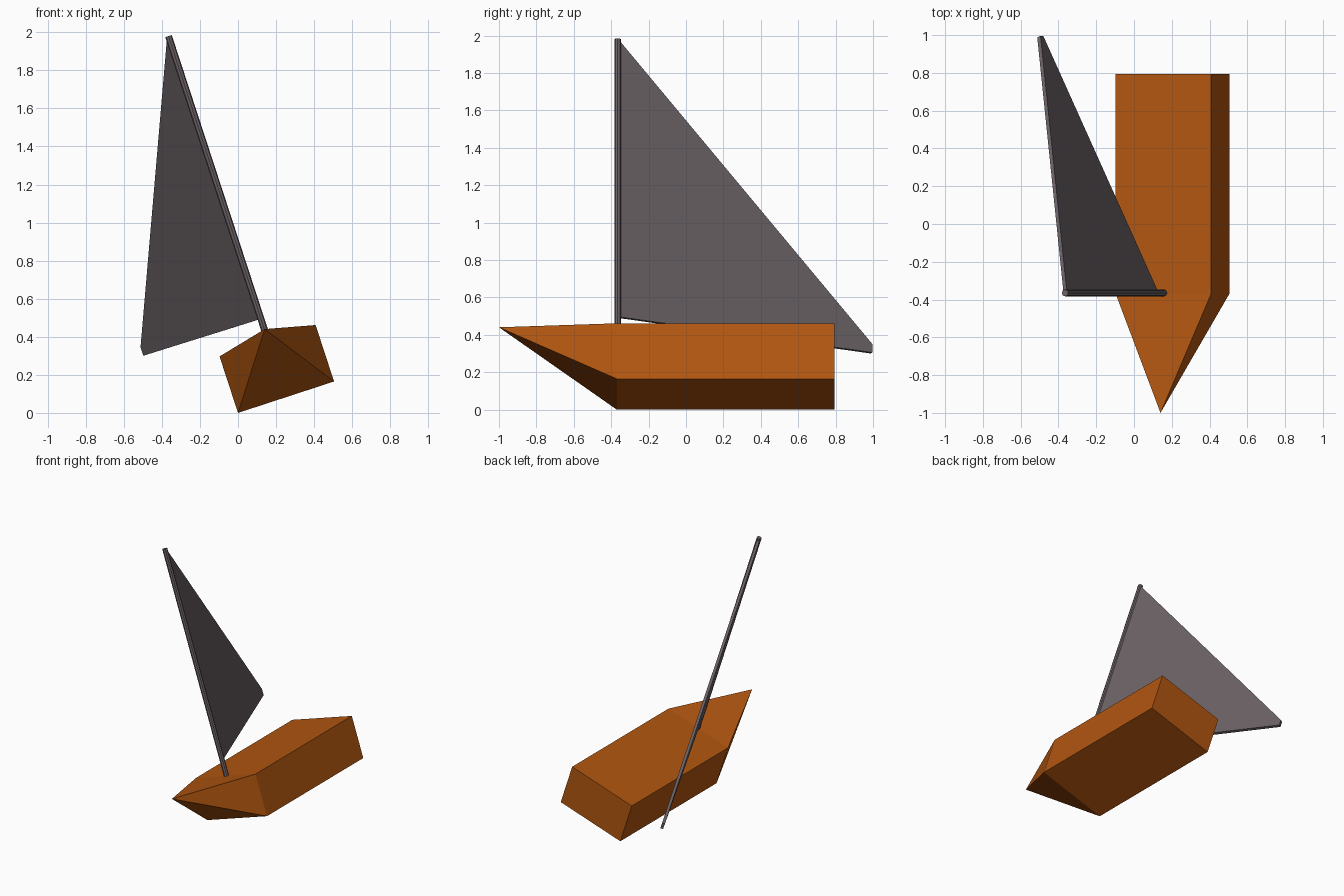
import bpy, bmesh, math
from mathutils import Matrix, Vector

if "Cube" in bpy.data.objects:
    bpy.data.objects.remove(bpy.data.objects["Cube"])

# Whole boat heels over to one side about its keel edge
HEEL = Matrix.Rotation(math.radians(-18.1), 4, 'Y')


def material(name, color):
    m = bpy.data.materials.new(name)
    m.diffuse_color = (*color, 1)
    m.use_nodes = True
    m.node_tree.nodes["Principled BSDF"].inputs["Base Color"].default_value = m.diffuse_color
    return m


orange = material("orange_wood", (0.44, 0.093, 0.005))
grey = material("warm_grey", (0.150, 0.122, 0.134))


def finish(name, bm, mat, matrix):
    bmesh.ops.recalc_face_normals(bm, faces=bm.faces)
    me = bpy.data.meshes.new(name)
    bm.to_mesh(me)
    bm.free()
    me.materials.append(mat)
    me.transform(matrix)
    ob = bpy.data.objects.new(name, me)
    bpy.context.collection.objects.link(ob)
    return ob


# Hull: a box section running aft, drawn to a raised point at the bow
W, H, BOW_START, STERN = 0.531, 0.312, -0.37, 0.795
bm = bmesh.new()
section = [(0, 0), (W, 0), (W, H), (0, H)]
front = [bm.verts.new((x, BOW_START, z)) for x, z in section]
back = [bm.verts.new((x, STERN, z)) for x, z in section]
tip = bm.verts.new((0.27, -1.0, 0.375))
bm.faces.new(back)
for i in range(4):
    j = (i + 1) % 4
    bm.faces.new((front[i], front[j], back[j], back[i]))
    bm.faces.new((front[j], front[i], tip))
finish("hull", bm, orange, HEEL)

# Mast: thin eight-sided pole standing on the deck
MAST_X, MAST_Y, FOOT, TOP = 0.268, -0.365, 0.29, 1.995
bm = bmesh.new()
bmesh.ops.create_cone(bm, cap_ends=True, segments=8, radius1=0.018, radius2=0.018,
                      depth=TOP - FOOT)
finish("mast", bm, grey,
       HEEL @ Matrix.Translation((MAST_X, MAST_Y, (FOOT + TOP) / 2)))

# Sail: thin plate swung out around the mast, with a blunt aft corner
THICK = 0.02
profile = [(0.012, 0.432), (1.50, 0.440), (1.50, 0.487), (0.012, 1.98)]
bm = bmesh.new()
face = bm.faces.new([bm.verts.new((-THICK / 2, y, z)) for y, z in profile])
ext = bmesh.ops.extrude_face_region(bm, geom=[face], use_keep_orig=True)
bmesh.ops.translate(bm, vec=Vector((THICK, 0, 0)),
                    verts=[g for g in ext["geom"] if isinstance(g, bmesh.types.BMVert)])
finish("sail", bm, grey,
       HEEL @ Matrix.Translation((MAST_X, MAST_Y, 0))
       @ Matrix.Rotation(math.radians(25.2), 4, 'Z'))
